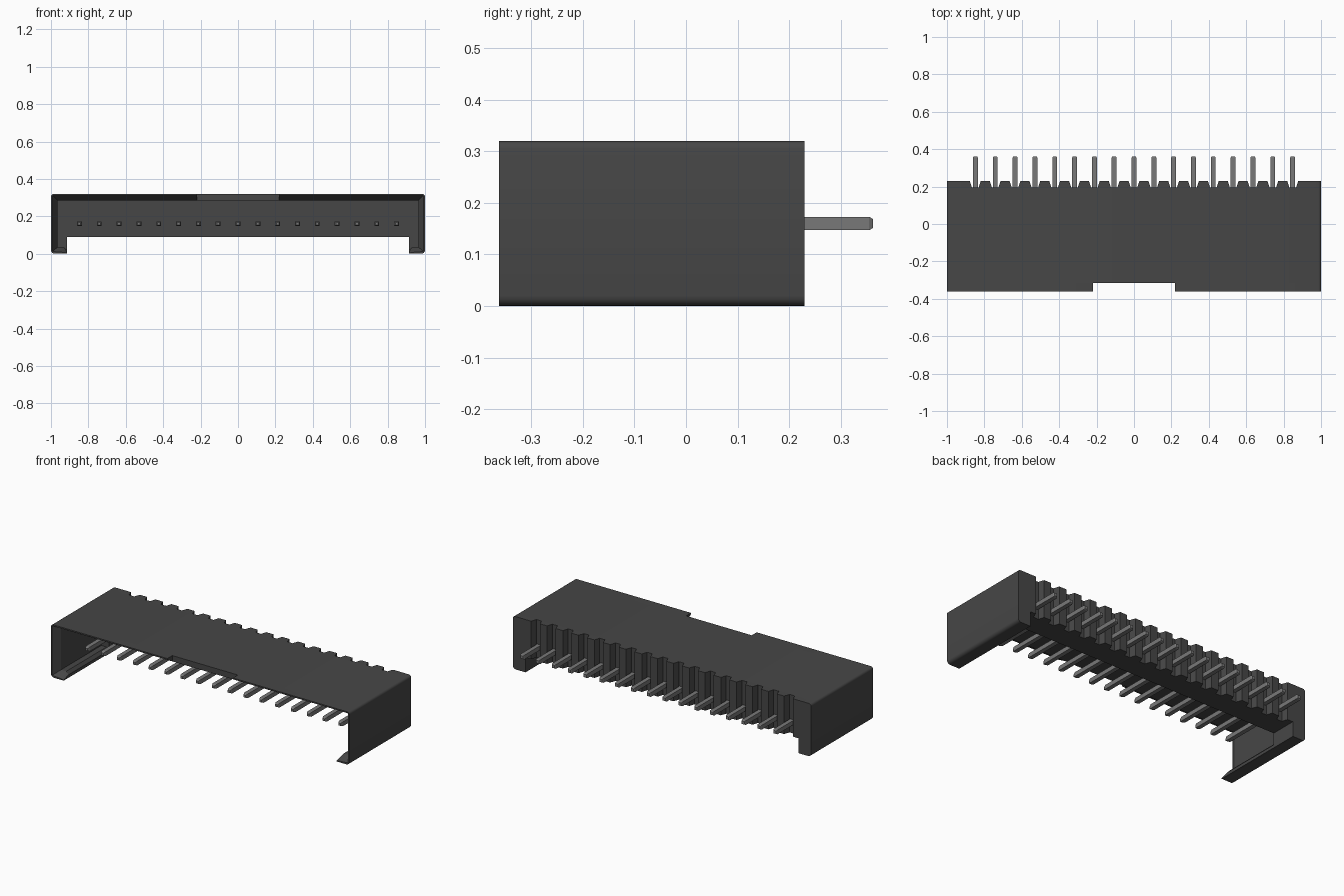
import bpy, bmesh, math

if "Cube" in bpy.data.objects:
    bpy.data.objects.remove(bpy.data.objects["Cube"])


def material(name, value):
    m = bpy.data.materials.new(name)
    m.use_nodes = True
    col = (value, value, value, 1)
    m.diffuse_color = col
    m.node_tree.nodes["Principled BSDF"].inputs["Base Color"].default_value = col
    return m


PLASTIC = material("dark grey plastic", 0.062)
METAL = material("grey metal", 0.19)


def loft(name, loops, mat, smooth=False):
    """Skin a row of matching closed loops and cap both ends."""
    bm = bmesh.new()
    rings = [[bm.verts.new(p) for p in loop] for loop in loops]
    n = len(rings[0])
    for a, b in zip(rings, rings[1:]):
        for i in range(n):
            j = (i + 1) % n
            bm.faces.new((a[i], a[j], b[j], b[i]))
    bm.faces.new(rings[0])
    bm.faces.new(rings[-1])
    bmesh.ops.recalc_face_normals(bm, faces=bm.faces)
    me = bpy.data.meshes.new(name)
    bm.to_mesh(me)
    bm.free()
    me.materials.append(mat)
    ob = bpy.data.objects.new(name, me)
    bpy.context.collection.objects.link(ob)
    if smooth:
        bpy.ops.object.select_all(action='DESELECT')
        ob.select_set(True)
        bpy.context.view_layer.objects.active = ob
        bpy.ops.object.shade_smooth_by_angle(angle=math.radians(35))
    return ob


def at_y(profile, y, side=1):
    return [(side * x, y, z) for x, z in profile]


def at_z(profile, z):
    return [(x, y, z) for x, y in profile]


def arc(cx, cz, r, start, end, steps=4):
    angles = [math.radians(start + (end - start) * i / steps) for i in range(steps + 1)]
    return [(cx + r * math.cos(a), cz + r * math.sin(a)) for a in angles]


# Main dimensions
FRONT, MOUTH, WALL, SLOT, BACK = -0.362, -0.315, 0.07, 0.195, 0.23
TOP, BASE = 0.32, 0.09
PITCH, COUNT, PIN_Z = 0.106, 17, 0.16
pin_xs = [(i - (COUNT - 1) / 2) * PITCH for i in range(COUNT)]

# Rounded outside corners of the shell
outer = arc(0.985, 0.305, 0.015, 90, 0) + arc(0.98, 0.02, 0.02, 0, -90)


def shell_half(x0):
    return [(x0, TOP)] + outer + [(0.915, 0), (0.915, 0.018), (0.93, 0.035),
                                  (0.965, 0.035), (0.965, 0.285), (x0, 0.285)]


def mouth_half(x0):
    return [(x0, TOP)] + outer + [(0.915, 0), (0.915, 0.004), (0.93, 0.007),
                                  (0.992, 0.012), (0.992, 0.312), (x0, 0.312)]


for side, word in ((1, "left"), (-1, "right")):
    # Hood with inward bottom lip
    loft(word + "_hood", [at_y(shell_half(0), MOUTH, side),
                          at_y(shell_half(0), SLOT, side)], PLASTIC, True)
    # Chamfered mouth, leaving the key notch open in the middle
    loft(word + "_mouth_rim", [at_y(mouth_half(0.22), FRONT, side),
                               at_y(shell_half(0.22), MOUTH, side)], PLASTIC, True)
    # Solid rear end block
    end = [(0.915, TOP)] + outer + [(0.915, 0)]
    loft(word + "_end_block", [at_y(end, WALL, side), at_y(end, BACK, side)], PLASTIC, True)

# Back wall holding the pins
wall = [(-0.93, WALL), (0.93, WALL), (0.93, SLOT), (-0.93, SLOT)]
loft("back_wall", [at_z(wall, BASE), at_z(wall, 0.30)], PLASTIC)

# Tapered ribs between the pins
for i in range(COUNT - 1):
    x = (pin_xs[i] + pin_xs[i + 1]) / 2
    rib = [(x - 0.036, SLOT - 0.005), (x + 0.036, SLOT - 0.005), (x + 0.034, SLOT + 0.005),
           (x + 0.024, BACK), (x - 0.024, BACK), (x - 0.034, SLOT + 0.005)]
    loft(f"rib_{i + 1}", [at_z(rib, BASE), at_z(rib, TOP)], PLASTIC)

# Half ribs beside the end blocks
for side, word in ((1, "left"), (-1, "right")):
    rib = [(side * x, y) for x, y in ((0.866, SLOT - 0.005), (0.868, SLOT + 0.005),
                                      (0.878, BACK), (0.92, BACK), (0.92, SLOT - 0.005))]
    loft(word + "_end_rib", [at_z(rib, BASE), at_z(rib, TOP)], PLASTIC)


# Square pins with tapered tips
def square(x, y, h):
    return [(x - h, y, PIN_Z - h), (x + h, y, PIN_Z - h),
            (x + h, y, PIN_Z + h), (x - h, y, PIN_Z + h)]


for i, x in enumerate(pin_xs):
    loft(f"pin_{i + 1}", [square(x, -0.24, 0.007), square(x, -0.225, 0.013),
                          square(x, 0.355, 0.013), square(x, 0.362, 0.009)], METAL)
